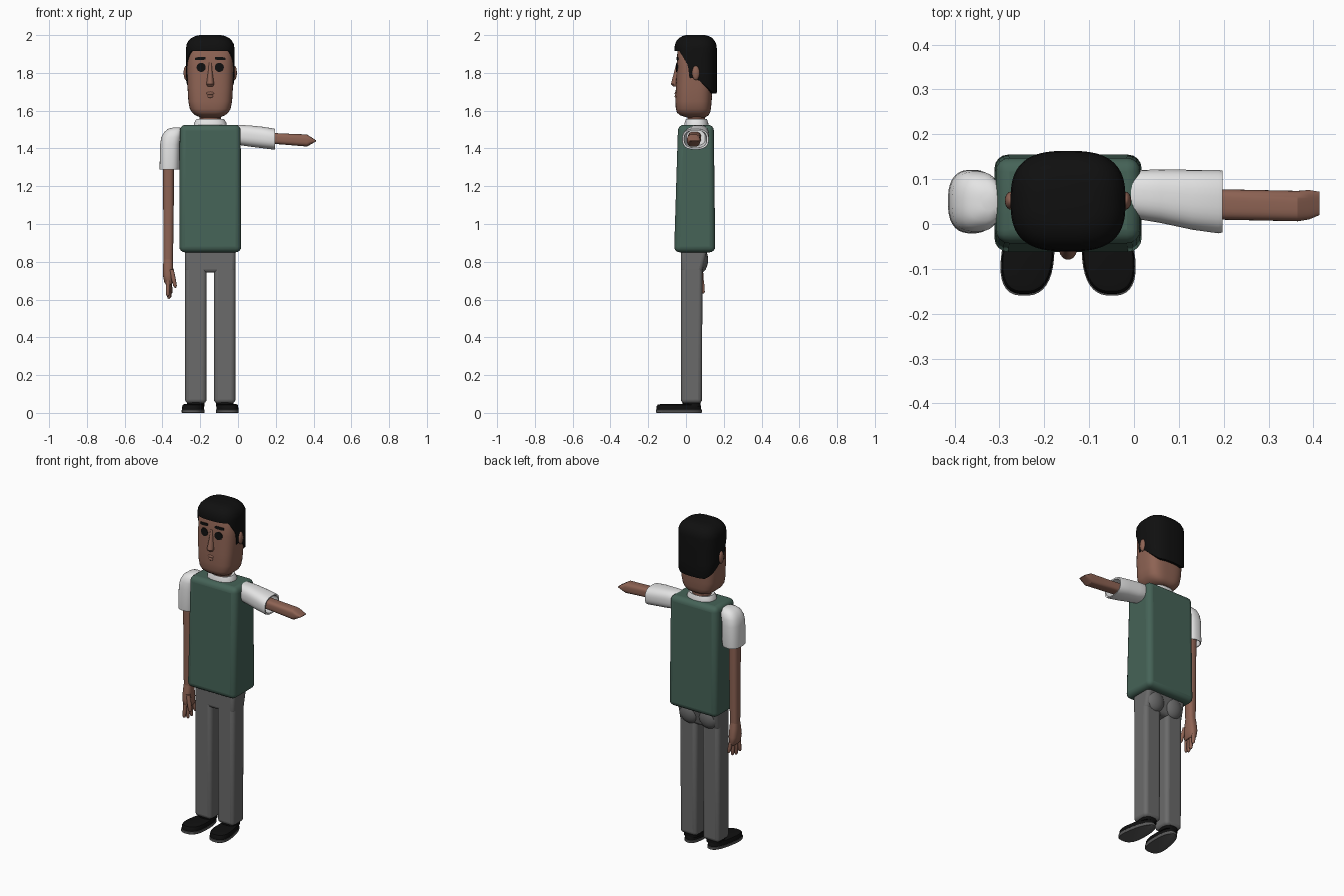
import bpy, bmesh, math
from mathutils import Vector

if "Cube" in bpy.data.objects:
    bpy.data.objects.remove(bpy.data.objects["Cube"])

C = -0.147          # body centre line in x


def material(name, r, g, b):
    m = bpy.data.materials.new(name)
    m.diffuse_color = (r, g, b, 1)
    m.use_nodes = True
    m.node_tree.nodes["Principled BSDF"].inputs["Base Color"].default_value = m.diffuse_color
    return m


SKIN = material("brown skin", 0.27, 0.125, 0.088)
GREEN = material("green vest", 0.060, 0.125, 0.096)
WHITE = material("white shirt", 0.78, 0.78, 0.78)
GREY = material("grey trousers", 0.145, 0.145, 0.145)
BLACK = material("black", 0.005, 0.005, 0.005)
SOLE = material("dark grey sole", 0.10, 0.10, 0.10)


def finish(name, bm, mat, bevel=0, angle=40):
    bmesh.ops.recalc_face_normals(bm, faces=bm.faces)
    me = bpy.data.meshes.new(name)
    bm.to_mesh(me)
    bm.free()
    me.materials.append(mat)
    ob = bpy.data.objects.new(name, me)
    bpy.context.collection.objects.link(ob)
    if bevel:
        mod = ob.modifiers.new("bevel", 'BEVEL')
        mod.width, mod.segments = bevel, 4
    bpy.ops.object.select_all(action='DESELECT')
    ob.select_set(True)
    bpy.context.view_layer.objects.active = ob
    bpy.ops.object.shade_smooth_by_angle(angle=math.radians(angle))
    return ob


def unit(i, n, e):
    """Point i of n on a unit superellipse with exponent e."""
    a = 2 * math.pi * (i + 0.5) / n
    f = lambda t: math.copysign(abs(t) ** (2 / e), t)
    return f(math.cos(a)), f(math.sin(a))


def skin_rows(bm, rows, cap_start=True, cap_end=True):
    rows = [[bm.verts.new(p) for p in r] for r in rows]
    n = len(rows[0])
    for a, b in zip(rows, rows[1:]):
        for i in range(n):
            j = (i + 1) % n
            bm.faces.new((a[i], a[j], b[j], b[i]))
    if cap_start:
        bm.faces.new(rows[0])
    if cap_end:
        bm.faces.new(rows[-1])


def loft(name, rings, mat, axis='z', e=2.0, n=32, angle=40):
    """Rings (x, y, z, ra, rb): ra/rb run in x/y for axis z, in y/z for axis x."""
    rows = []
    for x, y, z, ra, rb in rings:
        pts = [unit(i, n, e) for i in range(n)]
        if axis == 'z':
            rows.append([(x + u * ra, y + v * rb, z) for u, v in pts])
        else:
            rows.append([(x, y + u * ra, z + v * rb) for u, v in pts])
    bm = bmesh.new()
    skin_rows(bm, rows)
    return finish(name, bm, mat, angle=angle)


def block(name, bottom, top, mat, bevel):
    """Tapered box; bottom and top are (x0, x1, y0, y1, z)."""
    bm = bmesh.new()
    skin_rows(bm, [[(a, c, z), (b, c, z), (b, d, z), (a, d, z)]
                   for a, b, c, d, z in (bottom, top)])
    return finish(name, bm, mat, bevel)


def ball(name, centre, radii, mat):
    bm = bmesh.new()
    bmesh.ops.create_uvsphere(bm, u_segments=20, v_segments=12, radius=1)
    for v in bm.verts:
        v.co = Vector([c + p * r for c, p, r in zip(centre, v.co, radii)])
    return finish(name, bm, mat)


def lerp(table, t):
    for (a, p), (b, q) in zip(table, table[1:]):
        if t <= b:
            return p + (q - p) * max(0, t - a) / (b - a)
    return table[-1][1]


# torso, collar, neck
block("vest", (C - .164, C + .164, -.063, .155, .85),
      (C - .161, C + .161, -.042, .147, 1.525), GREEN, .03)
loft("collar", [(C, .055, 1.50, .088, .066), (C, .055, 1.535, .086, .063),
                (C, .055, 1.555, .074, .056), (C, .055, 1.55, .06, .047)], WHITE, e=2.3)
loft("neck", [(C, .055, 1.48, .058, .047), (C, .055, 1.57, .058, .047),
              (C, .05, 1.60, .07, .055)], SKIN)

# head
HEAD = [(1.565, .052, .052, .05), (1.575, .044, .078, .075), (1.59, .040, .096, .088),
        (1.61, .039, .108, .093), (1.65, .040, .116, .096), (1.72, .043, .120, .097),
        (1.83, .049, .124, .098), (1.91, .052, .122, .098), (1.96, .052, .10, .08)]
E = 3.2
loft("head", [(C, cy, z, rx, ry) for z, cy, rx, ry in HEAD], SKIN, e=E, n=64)


def face_y(x, z):
    cy, rx, ry = (lerp([(h[0], h[k]) for h in HEAD], z) for k in (1, 2, 3))
    return cy - ry * (1 - min(1, abs((x - C) / rx)) ** E) ** (1 / E)


# hair shell whose lower edge follows the hairline
HAIRLINE = [(-.035, 1.915), (.010, 1.84), (.018, 1.77), (.04, 1.775),
            (.07, 1.76), (.15, 1.69)]
SCALE = [(1.93, 1), (1.95, .98), (1.97, .90), (1.985, .78), (1.995, .62), (2.0, .45)]
N = 120
rows = []
for z in (2.0, 1.995, 1.985, 1.97, 1.95, 1.93):
    s = lerp(SCALE, z)
    rows.append([(C + u * .128 * s, .051 + v * .112 * s, z)
                 for u, v in (unit(i, N, 2.8) for i in range(N))])
for t, s in ((.33, 1), (.67, 1), (.97, 1), (1, .98), (1, .85)):
    row = []
    for i in range(N):
        u, v = unit(i, N, 2.8)
        low = lerp(HAIRLINE, .051 + v * .112)
        row.append((C + u * .128 * s, .051 + v * .112 * s, 1.93 + (low - 1.93) * t))
    rows.append(row)
bm = bmesh.new()
skin_rows(bm, rows, cap_end=False)
finish("hair", bm, BLACK)


def plate(name, cx, cz, ra, rb, e, tilt=0):
    """Thin plate that follows the curve of the face."""
    n, rows = 28, []
    for s, off in ((.01, .004), (.5, .004), (1, .004), (1, -.003)):
        row = []
        for i in range(n):
            u, v = unit(i, n, e)
            x, z = cx + u * ra * s, cz + v * rb * s + tilt * u * s
            row.append((x, face_y(x, z) - off, z))
        rows.append(row)
    bm = bmesh.new()
    skin_rows(bm, rows)
    finish(name, bm, BLACK)


# face details
for side, s in (("left", -1), ("right", 1)):
    plate(side + "_eye", C + s * .048, 1.829, .024, .024, 2)
    plate(side + "_eyebrow", C + s * .052, 1.876, .028, .008, 5, -.002 * s)
    ball(side + "_ear", (C + s * .128, .052, 1.80), (.013, .020, .038), SKIN)
loft("nose", [(C, -.042, 1.855, .008, .008), (C, -.046, 1.81, .011, .016),
              (C, -.050, 1.76, .018, .025), (C, -.052, 1.74, .021, .028),
              (C, -.048, 1.727, .014, .020)], SKIN, n=16)
for name, z, w in (("upper_lip", 1.692, .022), ("lower_lip", 1.676, .017)):
    ball(name, (C, -.051, z), (w, .009, .009), SKIN)

# trousers
block("hips", (C - .134, C + .134, -.027, .085, .742),
      (C - .134, C + .134, -.027, .116, .88), GREY, .02)
for side, s in (("left", -1), ("right", 1)):
    x = C + s * .0765
    block(side + "_trouser_leg", (x - .057, x + .057, -.027, .085, .05),
          (x - .0575, x + .0575, -.027, .087, .86), GREY, .022)
    ball(side + "_seat", (C + s * .065, .075, .81), (.066, .042, .07), GREY)

    # shoes: rounded outline, wider and turned out at the toe
    def outline(z, k):
        pts = []
        for i in range(40):
            u, v = unit(i, 40, 2.6)
            y = -.0375 + v * .1225 * k
            t = (.085 - y) / .245
            pts.append((C + s * (.076 + .022 * t) + u * k * (.046 + .022 * t), y, z))
        return pts
    for part, mat, levels in (
            ("sole", SOLE, ((0, .97), (.003, 1), (.016, 1), (.017, .98))),
            ("shoe", BLACK, ((.015, .97), (.036, .96), (.043, .92), (.046, .82)))):
        bm = bmesh.new()
        skin_rows(bm, [outline(*p) for p in levels])
        finish(side + "_" + part, bm, mat)
    loft(side + "_ankle", [(x, .03, .035, .046, .048), (x, .03, .06, .046, .048)],
         BLACK, e=3)

# hanging arm: open sleeve, forearm, hand
loft("left_sleeve", [(-.365, .05, 1.36, .040, .054), (-.365, .05, 1.29, .046, .062),
                     (-.363, .05, 1.288, .052, .069), (-.361, .05, 1.30, .054, .071),
                     (-.359, .05, 1.42, .054, .070), (-.352, .05, 1.46, .054, .067),
                     (-.342, .05, 1.488, .048, .058), (-.333, .05, 1.504, .036, .042),
                     (-.325, .05, 1.511, .016, .02)], WHITE, e=2.6)
loft("left_forearm", [(-.368, .05, 1.38, .029, .034), (-.368, .05, 1.1, .028, .033),
                      (-.369, .05, .80, .025, .029)], SKIN, e=2.6)
loft("left_palm", [(-.369, .05, .82, .024, .028), (-.370, .05, .78, .027, .035),
                   (-.370, .05, .73, .028, .043), (-.368, .05, .69, .022, .042),
                   (-.367, .05, .68, .015, .036)], SKIN, e=2.6)


def finger(name, a, b, r):
    a, b = Vector(a), Vector(b)
    rings = [(*a.lerp(b, t), r * k, r * k) for t, k in
             ((0, 1), (.5, 1), (.88, .85), (.97, .55), (1, .2))]
    loft(name, rings, SKIN, n=12)


for i, length in enumerate((.075, .088, .083, .06)):
    y = .016 + i * .0225
    finger("left_finger_%d" % (i + 1), (-.370 + i * .002, y, .70),
           (-.372 + i * .006, y + (i - 1.5) * .005, .692 - length), .0115)
finger("left_thumb", (-.352, .02, .76), (-.331, .008, .662), .012)

# raised arm: open sleeve and forearm ending in a wedge
loft("right_sleeve", [(-.03, .066, 1.476, .045, .042), (0, .066, 1.472, .054, .053),
                      (.06, .062, 1.466, .060, .056), (.13, .054, 1.458, .067, .057),
                      (.188, .050, 1.450, .071, .056), (.197, .050, 1.449, .069, .054),
                      (.195, .050, 1.449, .060, .046), (.12, .052, 1.456, .050, .040)],
     WHITE, axis='x', e=2.6)
loft("right_forearm", [(.08, .046, 1.460, .034, .030), (.22, .043, 1.451, .034, .029),
                       (.365, .040, 1.442, .034, .032), (.39, .043, 1.441, .033, .017),
                       (.414, .046, 1.440, .026, .002)], SKIN, axis='x', e=3.2, angle=25)
